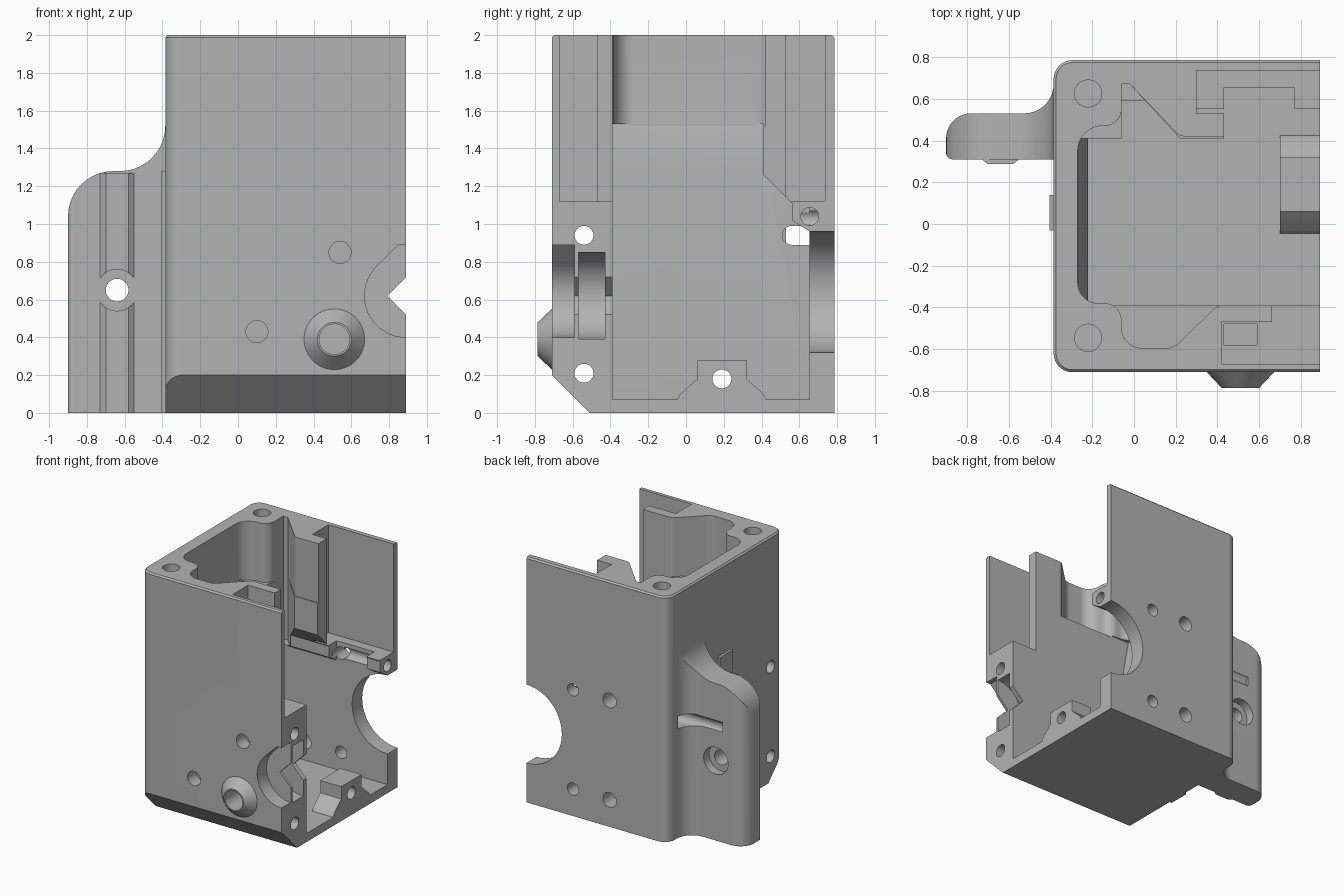
import bpy, bmesh, math
from mathutils import Vector, Matrix

cube = bpy.data.objects.get("Cube")
if cube:
    bpy.data.objects.remove(cube, do_unlink=True)

colour = (0.45, 0.45, 0.45, 1)
grey = bpy.data.materials.new("plain grey")
grey.use_nodes = True
grey.diffuse_color = colour
grey.node_tree.nodes["Principled BSDF"].inputs["Base Color"].default_value = colour

# Shared planes of the housing
LEFT, RIGHT, FRONT, BACK, TOP = -0.385, 0.89, -0.71, 0.785, 2
OUTSIDE = 1.2
FLOOR, SHELF, MOUTH = 0.07, 1.12, 1.52
INNER_FRONT, INNER_BACK, INNER_LEFT = -0.39, 0.41, -0.22
LOW_BACK, THIN_BACK = 0.655, 0.735
AXLE = 0.62


def add_object(name, bm):
    bmesh.ops.recalc_face_normals(bm, faces=bm.faces)
    mesh = bpy.data.meshes.new(name)
    bm.to_mesh(mesh)
    bm.free()
    mesh.materials.append(grey)
    obj = bpy.data.objects.new(name, mesh)
    bpy.context.scene.collection.objects.link(obj)
    return obj


def place(axis, u, v, w):
    return {"x": (w, u, v), "y": (u, w, v), "z": (u, v, w)}[axis]


def fillet(points, steps=10):
    """Round the outline corners that carry a radius."""
    out = []
    for i, (u, v, *radius) in enumerate(points):
        p = Vector((u, v))
        if not radius:
            out.append(p)
            continue
        r = radius[0]
        a = (Vector(points[i - 1][:2]) - p).normalized()
        b = (Vector(points[(i + 1) % len(points)][:2]) - p).normalized()
        half = a.angle(b) / 2
        start, end = p + a * r / math.tan(half), p + b * r / math.tan(half)
        centre = p + (a + b).normalized() * r / math.sin(half)
        sa, sb = start - centre, end - centre
        sweep = sa.angle(sb)
        for k in range(steps + 1):
            t = k / steps
            out.append(centre + (sa * math.sin((1 - t) * sweep) + sb * math.sin(t * sweep)) / math.sin(sweep))
    return out


def mirrored(half, centre):
    """Complete an outline symmetric about u = centre."""
    return [(centre - u, v) for u, v in half] + [(centre + u, v) for u, v in reversed(half)]


def prism(name, points, axis, low, high):
    """Extrude an outline, with optional corner radii, along an axis."""
    bm = bmesh.new()
    face = bm.faces.new([bm.verts.new(place(axis, p.x, p.y, low)) for p in fillet(points)])
    new = bmesh.ops.extrude_face_region(bm, geom=[face])["geom"]
    move = Vector(place(axis, 0, 0, high - low))
    bmesh.ops.translate(bm, vec=move, verts=[g for g in new if isinstance(g, bmesh.types.BMVert)])
    return add_object(name, bm)


def box(name, x, y, z):
    return prism(name, [(x[0], y[0]), (x[1], y[0]), (x[1], y[1]), (x[0], y[1])], "z", *z)


def rod(name, axis, u, v, low, high, r, r_end=None):
    """Cylinder or cone along an axis."""
    bm = bmesh.new()
    bmesh.ops.create_cone(bm, cap_ends=True, segments=48, radius1=r, radius2=r_end or r, depth=high - low)
    turn = {"x": Matrix.Rotation(math.pi / 2, 4, "Y"), "y": Matrix.Rotation(-math.pi / 2, 4, "X"),
            "z": Matrix.Identity(4)}[axis]
    bm.transform(Matrix.Translation(place(axis, u, v, (low + high) / 2)) @ turn)
    return add_object(name, bm)


def combine(target, tool, operation="DIFFERENCE"):
    tool.hide_render = True
    mod = target.modifiers.new("shape", "BOOLEAN")
    mod.operation, mod.object, mod.solver = operation, tool, "EXACT"
    bpy.context.view_layer.objects.active = target
    bpy.ops.object.modifier_apply(modifier=mod.name)
    bpy.data.objects.remove(tool, do_unlink=True)


def cut(tool):
    combine(housing, tool)


def join(tool):
    combine(housing, tool, "UNION")


# Solid block with rounded left corners and an eased top rim
housing = prism("housing", [(LEFT, FRONT, 0.09), (RIGHT, FRONT), (RIGHT, BACK), (LEFT, BACK, 0.09)], "z", 0, TOP)
bm = bmesh.new()
bm.from_mesh(housing.data)
rim = [e for e in bm.edges if all(v.co.z > TOP - 0.01 for v in e.verts)
       and not all(v.co.x > RIGHT - 0.01 for v in e.verts)]
bmesh.ops.bevel(bm, geom=rim, offset=0.012, segments=1, affect="EDGES")
bm.to_mesh(housing.data)
bm.free()

# Side wing: plan outline crossed with front outline
ROOT, TIP, WING_FRONT, WING_BACK, WING_TOP = -0.3, -0.9, 0.31, 0.53, 1.28
WING_HOLE = (-0.64, 0.65)
wing = prism("wing", [(TIP, WING_FRONT, 0.03), (ROOT, WING_FRONT), (ROOT, 0.69), (LEFT, 0.69),
                      (LEFT, WING_BACK, 0.14), (TIP, WING_BACK, 0.12)], "z", 0, TOP)
combine(wing, prism("wing_outline", [(TIP, -1), (ROOT, -1), (ROOT, 1.55), (LEFT, 1.55),
                                     (LEFT, WING_TOP, 0.24), (TIP, WING_TOP, 0.24)], "y", 0, 1), "INTERSECT")
rib = prism("wing_rib", mirrored([(0.09, 0.32), (0.09, WING_FRONT), (0.06, 0.287)], WING_HOLE[0]),
            "z", 0, WING_TOP - 0.01)
combine(rib, rod("rib_gap", "y", *WING_HOLE, 0, WING_FRONT, 0.11))
combine(wing, rib, "UNION")
join(wing)
cut(rod("wing_hole", "y", *WING_HOLE, 0, 0.6, 0.06))
cut(rod("wing_counterbore", "y", *WING_HOLE, 0.46, 0.6, 0.11))
join(box("side_tab", (LEFT - 0.02, ROOT), (-0.03, 0.14), (0, WING_TOP)))

# Front lower slope and conical boss
cut(prism("front_slope", [(FRONT - 0.1, 0.3), (FRONT + 0.3, -0.1), (FRONT - 0.1, -0.1)], "x", -1, 1))
join(rod("boss", "y", 0.51, 0.39, FRONT - 0.075, FRONT + 0.01, 0.09, 0.17))
cut(rod("boss_hole", "y", 0.51, 0.39, -1, -0.45, 0.08))

# Main chamber and the deeper space along the back wall
cut(prism("chamber", [(INNER_LEFT, FLOOR), (OUTSIDE, FLOOR), (OUTSIDE, MOUTH + 0.01),
                      (INNER_LEFT - 0.05, MOUTH + 0.01), (INNER_LEFT, 1.25)], "y", INNER_FRONT, INNER_BACK))
cut(prism("back_chamber", [(0.4, FLOOR), (LOW_BACK, FLOOR), (LOW_BACK, 0.96), (0.56, 1.02), (0.56, 1.11),
                           (INNER_BACK, 1.26), (0.4, 1.26)], "x", INNER_LEFT, OUTSIDE))

# Shaped mouth of the chamber
BULGE, STEP = -0.595, -0.06
cut(prism("mouth", [(OUTSIDE, INNER_FRONT), (0.4, INNER_FRONT, 0.06), (0.19, BULGE, 0.1), (STEP, BULGE, 0.1),
                    (STEP, -0.38, 0.08), (-0.27, -0.38, 0.1), (-0.27, 0.47, 0.12), (STEP, 0.47, 0.08),
                    (STEP, 0.67), (-0.02, 0.67), (0.22, 0.42, 0.05), (OUTSIDE, 0.42)], "z", MOUTH, 2.1))
cut(prism("notch", [(STEP, 0.4), (0.23, 0.4), (-0.02, 0.67), (STEP, 0.67)], "z", 1, 1.6))

# Slots behind the two hooked ribs
HIGH = (SHELF, 2.1)
cut(box("front_slot", (0.42, OUTSIDE), (-0.67, -0.47), HIGH))
cut(box("front_slot_exit", (0.66, OUTSIDE), (-0.48, INNER_FRONT + 0.01), HIGH))
cut(box("back_slot", (0.3, OUTSIDE), (0.53, THIN_BACK), HIGH))
cut(box("back_slot_exit", (0.43, OUTSIDE), (0.4, 0.54), HIGH))
cut(box("back_slot_well", (0.43, 0.77), (0.5, LOW_BACK), (0.9, 1.2)))
cut(box("nut_slot", (0.43, 0.59), (-0.58, -0.48), (0.87, 1.2)))

# Round openings on the open side
cut(rod("motor_opening", "y", RIGHT, 0.64, 0.6, 1, 0.32))
cut(rod("bearing_pocket", "y", RIGHT, AXLE, -0.57, -0.43, 0.23))
cut(rod("front_opening", "y", RIGHT, AXLE, -1, -0.59, 0.22))
cut(prism("front_opening_peak", mirrored([(0, AXLE), (0.156, AXLE + 0.156), (0.04, RIGHT)], RIGHT)[1:],
          "y", -1, -0.59))
cut(prism("shaft_gap", [(RIGHT - 0.1, AXLE), (RIGHT, AXLE - 0.1), (RIGHT + 0.1, AXLE), (RIGHT, AXLE + 0.1)],
          "y", -1, -0.3))

# Slotted side hole and ledge hole
cut(rod("side_hole", "x", 0.56, 0.94, -0.7, 0, 0.05))
cut(box("side_hole_slot", (-0.7, 0), (0.56, LOW_BACK), (0.89, 0.99)))
cut(rod("ledge_hole", "x", LOW_BACK, 1.04, 0.5, 1, 0.047))

# Long screw holes, corner screw holes, front and back face holes
for z in (0.21, 0.94):
    cut(rod("long_hole", "x", -0.54, z, -1, 1, 0.05))
for y in (-0.545, 0.625):
    cut(rod("corner_hole", "z", INNER_LEFT, y, 1.4, 2.1, 0.065))
for x, z in ((0.54, 0.85), (0.1, 0.43)):
    cut(rod("front_hole", "y", x, z, -1, -0.6, 0.058))
for z in (0.22, 1.03):
    cut(rod("motor_hole", "y", 0.47, z, 0.6, 1, 0.05))
    cut(rod("back_hole", "y", 0.14, z, 0.6, 1, 0.06))

# Floor bracket with sloped sides
join(prism("floor_bracket", mirrored([(0.25, 0.04), (0.22, 0.1), (0.13, 0.18), (0.13, 0.28)], 0.19),
           "x", 0.7, RIGHT))
cut(rod("bracket_hole", "x", 0.19, 0.18, -1, 1, 0.05))

# Smooth rounded parts, keep edges sharp
bpy.ops.object.select_all(action="DESELECT")
housing.select_set(True)
bpy.context.view_layer.objects.active = housing
bpy.ops.object.shade_smooth_by_angle(angle=math.radians(25))
weighted = housing.modifiers.new("even_shading", "WEIGHTED_NORMAL")
weighted.keep_sharp = True
